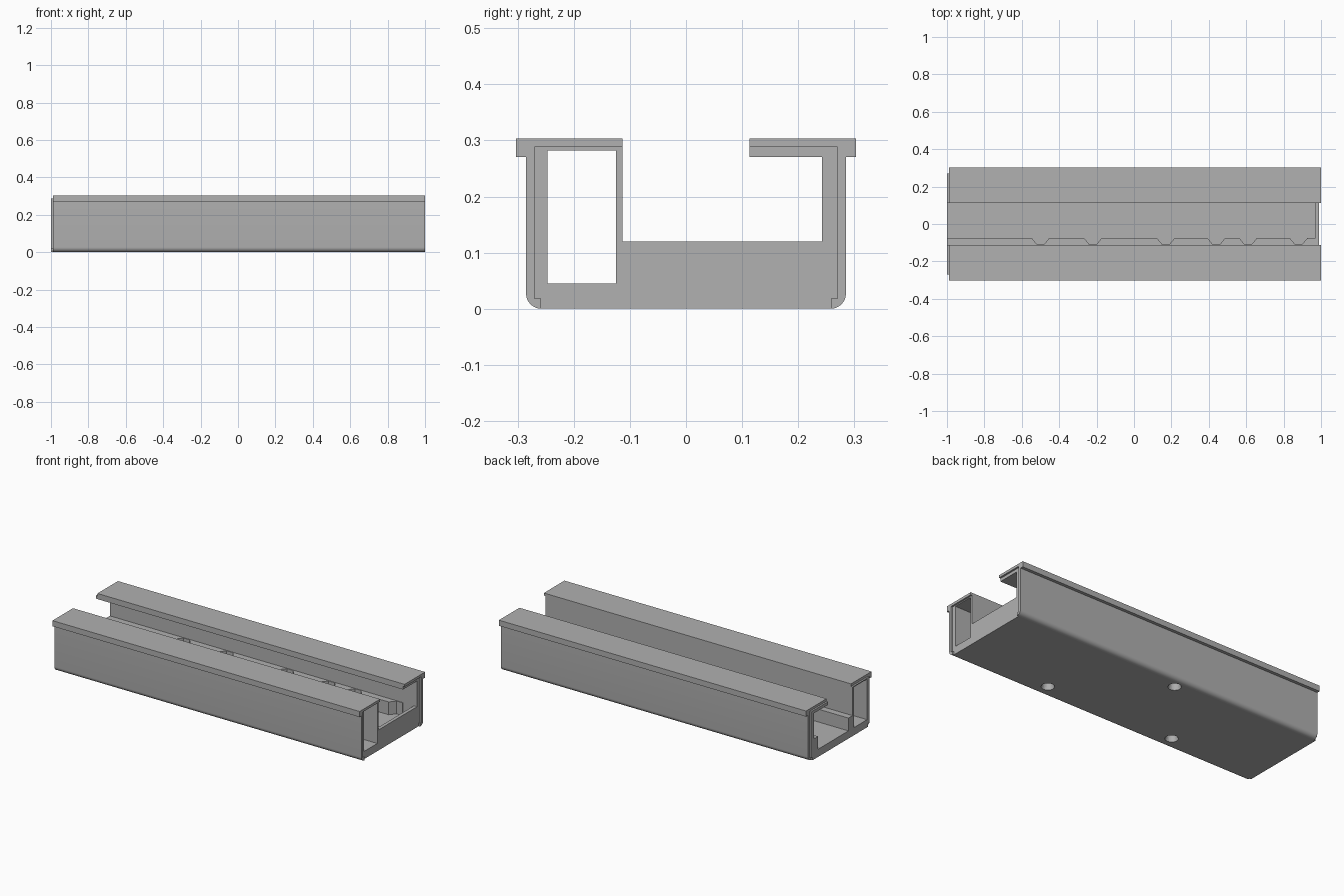
import bpy, bmesh, math
from mathutils import Vector

if "Cube" in bpy.data.objects:
    bpy.data.objects.remove(bpy.data.objects["Cube"])

grey = bpy.data.materials.new("mid_grey")
grey.diffuse_color = (0.44, 0.44, 0.44, 1)
grey.use_nodes = True
grey.node_tree.nodes["Principled BSDF"].inputs["Base Color"].default_value = grey.diffuse_color


def prism(name, pts, a, b, axis):
    """Extrude a 2D outline from a to b: axis 'x' takes (y, z), axis 'z' takes (x, y)."""
    bm = bmesh.new()
    place = (lambda p: (a, p[0], p[1])) if axis == 'x' else (lambda p: (p[0], p[1], a))
    face = bm.faces.new([bm.verts.new(place(p)) for p in pts])
    ext = bmesh.ops.extrude_face_region(bm, geom=[face])
    verts = [v for v in ext["geom"] if isinstance(v, bmesh.types.BMVert)]
    shift = Vector((b - a, 0, 0)) if axis == 'x' else Vector((0, 0, b - a))
    bmesh.ops.translate(bm, verts=verts, vec=shift)
    bmesh.ops.recalc_face_normals(bm, faces=bm.faces)
    me = bpy.data.meshes.new(name)
    bm.to_mesh(me)
    bm.free()
    me.materials.append(grey)
    ob = bpy.data.objects.new(name, me)
    bpy.context.collection.objects.link(ob)
    return ob


def activate(ob):
    bpy.ops.object.select_all(action='DESELECT')
    ob.select_set(True)
    bpy.context.view_layer.objects.active = ob


# Outer side covers: overhanging top, thin wall, rounded lower corner
R = 0.027
arc = [(0.258 + R * math.sin(t * math.pi / 16), R - R * math.cos(t * math.pi / 16))
       for t in range(9)]
cover = arc + [(0.285, 0.27), (0.303, 0.27), (0.303, 0.303), (0.113, 0.303),
               (0.113, 0.288), (0.27, 0.288), (0.27, 0.018), (0.258, 0.018)]
for name, s in (("front_cover", -1), ("back_cover", 1)):
    ob = prism(name, [(s * y, z) for y, z in cover], -0.99, 1.0, 'x')
    activate(ob)
    bpy.ops.object.shade_smooth_by_angle(angle=math.radians(30))

# Inner tray: front wall, floor, back wall with inward lip
X0, X1 = -1.0, 0.99
tray = prism("inner_tray", [
    (-0.258, 0), (0.258, 0), (0.258, 0.018), (0.27, 0.018), (0.27, 0.288),
    (0.113, 0.288), (0.113, 0.27), (0.242, 0.27), (0.242, 0.045),
    (-0.247, 0.045), (-0.247, 0.288), (-0.27, 0.288), (-0.27, 0.018),
    (-0.258, 0.018)], X0, X1, 'x')

# Tapered fixing holes in the underside
for x, y in ((0.41, -0.2), (-0.42, -0.2), (-0.09, 0.217)):
    bpy.ops.mesh.primitive_cone_add(vertices=24, radius1=0.035, radius2=0.02,
                                    depth=0.06, location=(x, y, 0.0295))
    cutter = bpy.context.object
    cutter.hide_render = True
    mod = tray.modifiers.new("hole", 'BOOLEAN')
    mod.operation = 'DIFFERENCE'
    mod.solver = 'EXACT'
    mod.object = cutter
    activate(tray)
    bpy.ops.object.modifier_apply(modifier=mod.name)
    bpy.data.objects.remove(cutter)

# Closed duct along the front: top and inner wall
prism("duct_wall", [(-0.247, 0.288), (-0.247, 0.282), (-0.125, 0.282),
                    (-0.125, 0.045), (-0.113, 0.045), (-0.113, 0.288)], X0, X1, 'x')

# Low end wall closing the channel
prism("end_wall", [(-0.113, 0.045), (0.242, 0.045), (0.242, 0.12), (-0.113, 0.12)],
      0.97, X1, 'x')

# Notched ledges along both sides of the channel floor
NOTCHES = (-0.5, -0.22, 0.17, 0.44, 0.61, 0.88)


def ledge(name, wall, edge, deep, end):
    pts = [(X0, wall), (X0, edge)]
    for n in NOTCHES:
        pts += [(n - 0.047, edge), (n - 0.02, deep)]
        if n + 0.047 < end:
            pts += [(n + 0.02, deep), (n + 0.047, edge)]
    pts += [(end, edge if end > 0.93 else deep), (end, wall)]
    prism(name, pts, 0.045, 0.12, 'z')


ledge("front_ledge", -0.113, -0.075, -0.108, 0.97)
ledge("back_ledge", 0.242, 0.205, 0.238, 0.9)
